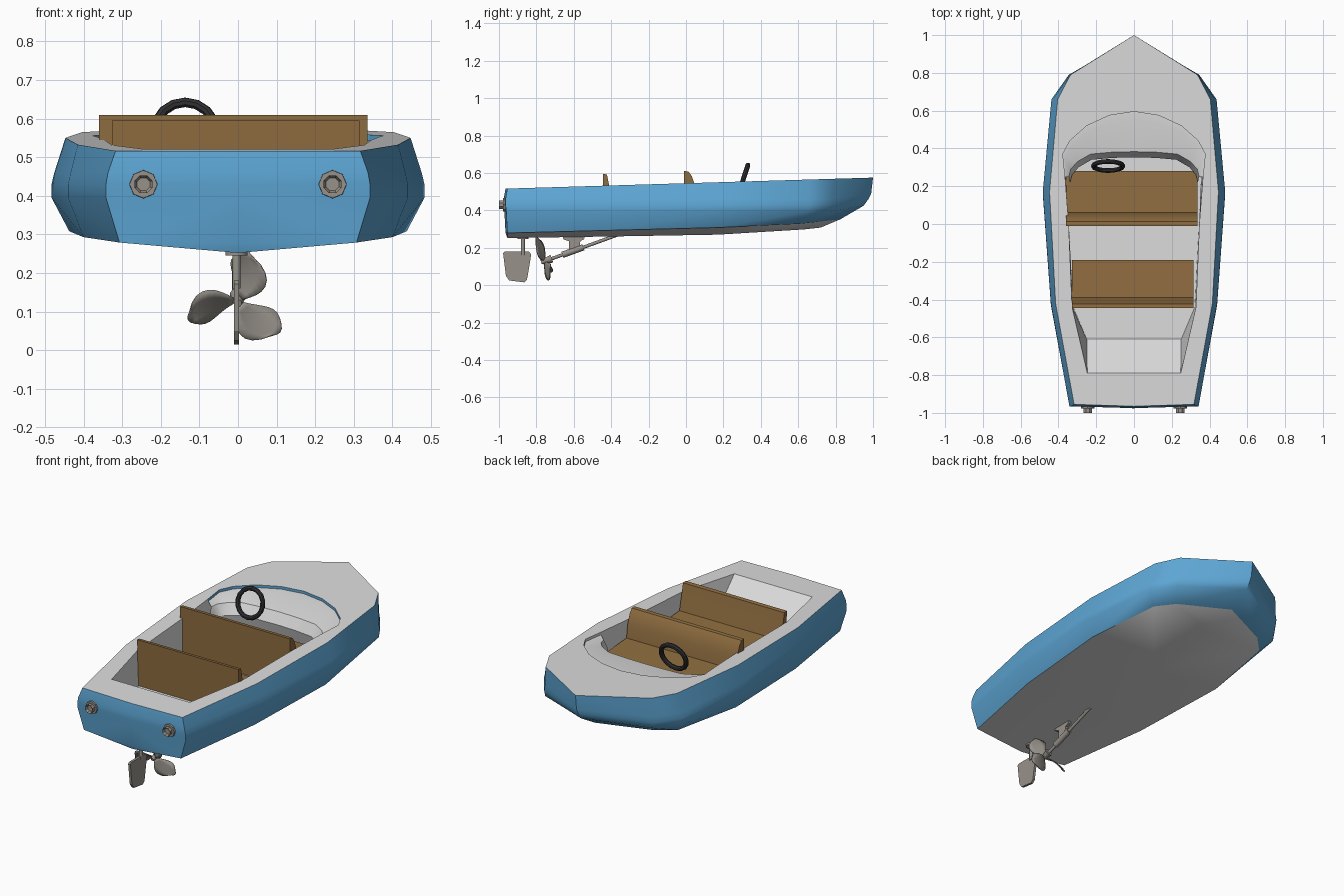
import bpy, bmesh, math
from mathutils import Vector, Matrix

if "Cube" in bpy.data.objects:
    bpy.data.objects.remove(bpy.data.objects["Cube"])

def mat(name, c):
    m = bpy.data.materials.new(name)
    m.diffuse_color = (*c, 1)
    m.use_nodes = True
    m.node_tree.nodes["Principled BSDF"].inputs["Base Color"].default_value = m.diffuse_color
    return m

BLUE = mat("hull blue", (0.11, 0.38, 0.66))
GREY = mat("deck grey", (0.72, 0.72, 0.72))
BROWN = mat("seat brown", (0.27, 0.15, 0.05))
METAL = mat("warm metal", (0.31, 0.285, 0.255))
BLACK = mat("wheel black", (0.03, 0.03, 0.035))

def finish(bm, name, mats, smooth=None, normals=True):
    if normals:
        bmesh.ops.remove_doubles(bm, verts=bm.verts, dist=1e-5)
        bmesh.ops.recalc_face_normals(bm, faces=bm.faces)
    me = bpy.data.meshes.new(name)
    bm.to_mesh(me)
    bm.free()
    for m in mats:
        me.materials.append(m)
    ob = bpy.data.objects.new(name, me)
    bpy.context.collection.objects.link(ob)
    if smooth:
        bpy.context.view_layer.objects.active = ob
        ob.select_set(True)
        bpy.ops.object.shade_smooth_by_angle(angle=math.radians(smooth))
        ob.select_set(False)
    return ob

def face(bm, pts, mi=0):
    pts = [Vector(p) for p in pts]
    pts = [p for i, p in enumerate(pts) if (p - pts[i - 1]).length > 1e-5]
    if len(pts) > 2:
        f = bm.faces.new([bm.verts.new(p) for p in pts])
        f.material_index = mi

def loft(bm, rows, mi=lambda j, p: 0):
    for a, b in zip(rows, rows[1:]):
        for j in range(len(a) - 1):
            face(bm, [a[j], a[j + 1], b[j + 1], b[j]], mi(j, a[j]))

def extrude_x(name, profile, x0, x1, m, smooth=None):
    bm = bmesh.new()
    face(bm, [(x0, y, z) for y, z in profile])
    r = bmesh.ops.extrude_face_region(bm, geom=bm.faces[:])
    bmesh.ops.translate(bm, vec=(x1 - x0, 0, 0), verts=[v for v in r["geom"] if isinstance(v, bmesh.types.BMVert)])
    return finish(bm, name, [m], smooth)

def rod(name, p, q, r1, r2, m, n=10):
    p, q = Vector(p), Vector(q)
    bm = bmesh.new()
    M = Matrix.Translation((p + q) / 2) @ (q - p).to_track_quat('Z', 'Y').to_matrix().to_4x4()
    bmesh.ops.create_cone(bm, cap_ends=True, segments=n, radius1=r1, radius2=r2, depth=(q - p).length, matrix=M)
    return finish(bm, name, [m], 40)

def deck_z(y):
    return 0.545 + 0.03 * y

# hull: half sections lofted stern to bow, both sides
# y, deck / widest / chine half widths, keel z, chine z, pull-back of keel and chine
stations = [(-0.955, .317, .342, .307, .252, .279, 0, 0),
            (-0.42, .415, .44, .40, .260, .293, 0, 0),
            (0.17, .447, .483, .437, .270, .308, 0, 0),
            (0.66, .404, .437, .375, .298, .328, -.03, -.05),
            (0.79, .336, .345, .285, .308, .338, -.07, -.09),
            (1.00, 0, 0, 0, .352, .352, -.175, -.175)]
rows = []
for i, (y, hd, hm, hc, zk, zc, dk, dc) in enumerate(stations):
    s = (-.006, -.01, -.01) if i == 0 else (-.05, -.025, -.01) if i == 5 else (-.01, 0, 0)
    up = .03 if i == 5 else 0
    rows.append([(0, y + dk, zk), (hc, y + dc, zc), (hm, y + s[0], .395 + up),
                 (hm, y + s[1], .43 + up), (hm * .985, y + s[2], .46 + up), (hd, y, deck_z(y))])
bm = bmesh.new()
for s in (1, -1):
    rs = [[(s * x, y, z) for x, y, z in r] for r in rows]
    loft(bm, rs, lambda j, p: 1 if j == 0 else 0)
    t = rs[0]
    centre = [t[0]] + [(0, y - .01, z) for x, y, z in t[1:-1]] + [(0, -.965, deck_z(-.965))]
    loft(bm, [t, centre])  # bowed transom
finish(bm, "hull", [BLUE, GREY], 35)

# deck with cockpit opening
half_hole = [(.247, -.79), (.328, -.44), (.346, 0), (.365, .25), (.377, .37),
             (.34, .44), (.25, .52), (.13, .575), (0, .595)]
hole = half_hole + [(-x, y) for x, y in half_hole[-2::-1]]
half_out = [(s[1], s[0]) for s in stations]
outer = half_out + [(-x, y) for x, y in half_out[-2::-1]] + [(0, -.965)]
bm = bmesh.new()
for loop in (outer, hole):
    vs = [bm.verts.new((x, y, deck_z(y))) for x, y in loop]
    for i in range(len(vs)):
        bm.edges.new((vs[i - 1], vs[i]))
bmesh.ops.triangle_fill(bm, use_beauty=True, edges=bm.edges[:], normal=(0, 0, 1))
for f in bm.faces:
    f.normal_update()
    if f.normal.z < 0:
        f.normal_flip()
finish(bm, "deck", [GREY], normals=False)

# cockpit tub: blue step around the front arc, grey walls and floor
half_floor = [(.25, -.61), (.322, -.44), (.345, 0), (.355, .25), (.355, .34),
              (.32, .42), (.24, .48), (.12, .53), (0, .55)]
floor = half_floor + [(-x, y) for x, y in half_floor[-2::-1]]
STEP = .015
bm = bmesh.new()
tub = [[(x, y, deck_z(y)), (x, y, deck_z(y) - (STEP if y > .2 else 0)), (fx, fy, .33)]
       for (x, y), (fx, fy) in zip(hole, floor)]
tub.append(tub[0])
loft(bm, tub, lambda j, p: 1 if j == 0 and p[1] > .3 else 0)
face(bm, [(x, y, .33) for x, y in floor])
bmesh.ops.remove_doubles(bm, verts=bm.verts, dist=1e-5)
bmesh.ops.recalc_face_normals(bm, faces=bm.faces)
if max(bm.faces, key=lambda f: f.calc_area()).normal.z < 0:
    bmesh.ops.reverse_faces(bm, faces=bm.faces)
finish(bm, "cockpit_tub", [GREY, BLUE], normals=False)

# dashboard: ledge ring, shelf and dropped face following the arc
edge = [(.345, .25), (.335, .29), (.30, .33), (.23, .37), (.12, .38), (0, .383)]
bm = bmesh.new()
for s in (1, -1):
    cols = []
    for (x, y), (ex, ey) in zip(half_hole[3:], edge):
        z, k = deck_z(y) - STEP, .22
        cols.append([(s * x, y, z), (s * (x + (ex - x) * k), y + (ey - y) * k, z - .002),
                     (s * ex, ey, z - .025), (s * ex * .98, ey - .03, z - .085), (s * ex * .98, ey + .01, .33)])
    loft(bm, cols)
finish(bm, "dashboard", [GREY], 30)

# bench seats
extrude_x("front_seat", [(.28, .33), (.28, .44), (.06, .455), (.05, .53), (.03, .585), (.012, .608),
                         (-.01, .61), (-.01, .33)], -.36, .335, BROWN, 30)
extrude_x("rear_seat", [(-.19, .33), (-.19, .43), (-.39, .445), (-.41, .53), (-.423, .592),
                        (-.445, .595), (-.44, .33)], -.327, .315, BROWN, 30)

# steering wheel
bpy.ops.mesh.primitive_torus_add(major_segments=16, minor_segments=8, major_radius=.078, minor_radius=.013,
                                 location=(-.137, .307, .568), rotation=(math.radians(72), 0, 0))
wheel = bpy.context.object
wheel.name = "steering_wheel"
wheel.data.materials.append(BLACK)
bpy.ops.object.shade_smooth_by_angle(angle=math.radians(50))

# exhaust pipes on the transom: flange and hollow tube
for s, side in ((1, "right"), (-1, "left")):
    x = s * .245
    rod("exhaust_flange_" + side, (x, -.94, .43), (x, -.978, .43), .038, .036, METAL, 8)
    bm = bmesh.new()
    M = Matrix.Translation((x, -.98, .43)) @ Matrix.Rotation(math.pi / 2, 4, 'X') @ Matrix.Rotation(math.pi / 8, 4, 'Z')
    bmesh.ops.create_cone(bm, cap_ends=True, segments=8, radius1=.025, radius2=.025, depth=.04, matrix=M)
    cap = [f for f in bm.faces if f.normal.y < -.9]
    bmesh.ops.inset_region(bm, faces=cap, thickness=.007)
    bmesh.ops.translate(bm, vec=(0, .015, 0), verts=cap[0].verts[:])
    finish(bm, "exhaust_tube_" + side, [METAL])

# propeller shaft, strut and hub
C = Vector((0, -.755, .128))
axis = Vector((0, -.94, -.34)).normalized()
up = Vector((0, axis.z, -axis.y)).normalized()
rod("propeller_shaft", C, C - axis * .42, .009, .009, METAL)
rod("shaft_bearing", C - axis * .10, C - axis * .22, .017, .017, METAL)
rod("propeller_hub", C + axis * .02, C - axis * .04, .010, .022, METAL)
extrude_x("shaft_strut", [(-.66, .262), (-.54, .262), (-.545, .245), (-.565, .235), (-.57, .195),
                          (-.625, .175), (-.625, .235), (-.655, .245)], -.009, .009, METAL)

# propeller blades: leaf-shaped grids with opposite twist and swept tips
right = Vector((1, 0, 0))
bm = bmesh.new()
for k in range(3):
    rws = []
    for i in range(9):
        f = i / 8
        a = math.radians(60 + 22 * f ** 1.5 + 120 * k)
        u = right * math.cos(a) + up * math.sin(a)
        t = -right * math.sin(a) + up * math.cos(a)
        r = .012 + .128 * f
        w = .018 + .08 * math.sin(math.pi * f ** 1.3 * .95) ** .8
        row = []
        for j in range(5):
            c = (j / 4 - .5) * w
            row.append(C + u * (r - .012 * f * (j / 2 - 1) ** 2) + t * c - axis * c * (.7 - .4 * f))
        rws.append(row)
    loft(bm, rws)
blades = finish(bm, "propeller_blades", [METAL], 60)
sol = blades.modifiers.new("thickness", 'SOLIDIFY')
sol.thickness = .005
sol.offset = 0

# rudder
extrude_x("rudder_blade", [(-.978, .172), (-.968, .18), (-.84, .18), (-.828, .165), (-.832, .135), (-.85, .03),
                           (-.865, .015), (-.945, .025), (-.963, .05)], -.011, .003, METAL)
rod("rudder_stock", (-.004, -.872, .16), (-.004, -.872, .27), .011, .011, METAL)
rod("rudder_collar", (-.004, -.872, .246), (-.004, -.872, .275), .03, .03, METAL)
